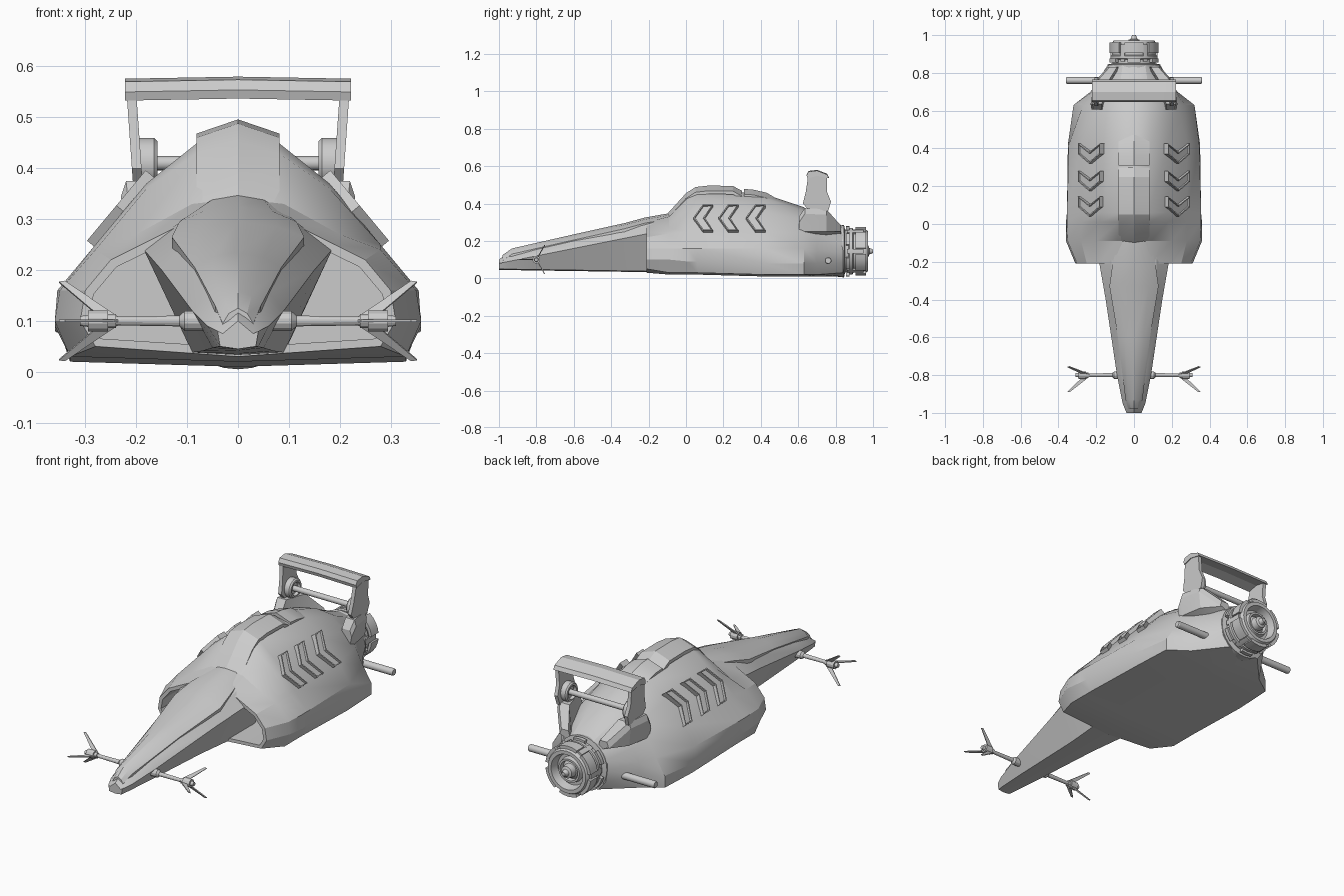
import bpy, bmesh, math
from mathutils import Vector

cube = bpy.data.objects.get("Cube")
if cube:
    bpy.data.objects.remove(cube, do_unlink=True)


def finish(name, bm, mirror=False):
    """Turn a bmesh into a shaded object, optionally mirrored across x."""
    bmesh.ops.recalc_face_normals(bm, faces=bm.faces)
    mesh = bpy.data.meshes.new(name)
    bm.to_mesh(mesh)
    bm.free()
    obj = bpy.data.objects.new(name, mesh)
    bpy.context.collection.objects.link(obj)
    bpy.ops.object.select_all(action='DESELECT')
    obj.select_set(True)
    bpy.context.view_layer.objects.active = obj
    bpy.ops.object.shade_smooth_by_angle(angle=math.radians(24))
    if mirror:
        obj.modifiers.new("Mirror", 'MIRROR')
    return obj


def loft_mesh(rings):
    """Skin a list of equal-length rings and cap both ends."""
    bm = bmesh.new()
    loops = [[bm.verts.new(p) for p in ring] for ring in rings]
    n = len(loops[0])
    for a, b in zip(loops, loops[1:]):
        for i in range(n):
            j = (i + 1) % n
            bm.faces.new((a[i], a[j], b[j], b[i]))
    first = bm.faces.new(loops[0])
    bm.faces.new(loops[-1])
    return bm, first


def loft(name, rings, mirror=False):
    return finish(name, loft_mesh(rings)[0], mirror)


def symmetric(y, half):
    """Full ring from a half outline running top centre to bottom centre."""
    right = [(x, y, z) for x, z in half]
    return right + [(-x, yy, z) for x, yy, z in reversed(right[1:-1])]


def lathe(name, centre, axis, profile, sides=24, mirror=False):
    """Revolve (distance, radius) pairs round an axis through centre."""
    axis = Vector(axis).normalized()
    u = axis.orthogonal().normalized()
    v = axis.cross(u)
    rings = []
    for t, r in profile:
        ring = []
        for i in range(sides):
            a = math.tau * i / sides
            ring.append(Vector(centre) + axis * t + (u * math.cos(a) + v * math.sin(a)) * r)
        rings.append(ring)
    return loft(name, rings, mirror)


# Main hull with a recessed intake at the front
hull_stations = [
    (-.21, [(0, .31), (.09, .3), (.19, .25), (.25, .22), (.3, .16), (.31, .1), (.28, .05), (0, .03)]),
    (-.09, [(0, .34), (.09, .33), (.2, .27), (.28, .24), (.35, .16), (.36, .1), (.33, .03), (0, .02)]),
    (.01, [(0, .45), (.08, .43), (.18, .36), (.28, .25), (.355, .16), (.36, .09), (.33, .03), (0, .02)]),
    (.06, [(0, .48), (.08, .45), (.18, .37), (.28, .25), (.355, .16), (.355, .09), (.33, .03), (0, .02)]),
    (.42, [(0, .45), (.09, .43), (.18, .36), (.28, .25), (.345, .16), (.35, .08), (.33, .02), (0, .01)]),
    (.63, [(0, .38), (.09, .36), (.17, .31), (.23, .24), (.27, .16), (.32, .08), (.32, .02), (0, .01)]),
    (.7, [(0, .34), (.08, .33), (.15, .28), (.19, .22), (.22, .15), (.23, .08), (.22, .02), (0, .01)]),
    (.84, [(0, .28), (.06, .27), (.11, .23), (.13, .19), (.14, .14), (.13, .08), (.09, .03), (0, .01)]),
]
bm, intake = loft_mesh([symmetric(y, half) for y, half in hull_stations])
bmesh.ops.recalc_face_normals(bm, faces=bm.faces)
bmesh.ops.inset_region(bm, faces=[intake], thickness=.018)
inner = bmesh.ops.extrude_face_region(bm, geom=[intake])
bmesh.ops.translate(bm, vec=(0, .25, 0), verts=[e for e in inner["geom"] if isinstance(e, bmesh.types.BMVert)])
bmesh.ops.delete(bm, geom=[f for f in [intake] if f.is_valid], context='FACES')
finish("main_hull", bm)

# Long nose: top, shoulder, side edge and keel per station
nose_stations = [
    (-1, .1, .03, .04, .08, .035),
    (-.95, .14, .04, .06, .09, .04),
    (-.8, .18, .06, .09, .12, .05),
    (-.4, .27, .11, .15, .2, .07),
    (-.2, .315, .12, .185, .24, .09),
    (0, .34, .1, .18, .25, .09),
]
loft("nose", [symmetric(y, [(0, top), (inner_x, top - .025), (edge, edge_z),
                            (keel, .05 - .015 * (y + 1)), (0, .045 - .015 * (y + 1))])
              for y, top, inner_x, edge, edge_z, keel in nose_stations])

# Raised cover along the nose
cover = [(-.98, .125, .03), (-.93, .16, .045), (-.6, .235, .085),
         (-.33, .295, .13), (-.22, .325, .115), (-.09, .348, .085)]
loft("nose_cover", [symmetric(y, [(0, z), (w * .6, z - .01), (w, z - .03), (w, z - .05), (0, z - .05)])
                    for y, z, w in cover])

# Raised panels on the roof
for name, stations in {
    "canopy_panel": [(-.1, .345), (0, .455), (.05, .488), (.12, .496), (.25, .494), (.3, .468)],
    "rear_roof_panel": [(.31, .478), (.36, .474), (.43, .458), (.47, .435)],
}.items():
    loft(name, [symmetric(y, [(0, z), (.082, z - .028), (.082, z - .045), (0, z - .03)]) for y, z in stations])

# Chevron vents lying on the sloping flanks
outline = [(-.05, 0), (0, .09), (.055, .09), (.01, 0), (.055, -.09), (0, -.09)]
slope = Vector((-.1, 0, .12)).normalized()
normal = Vector((.12, 0, .1)).normalized()
for k, y in enumerate((.09, .225, .37)):
    base = Vector((.226, y, .316))
    rings = [[base + Vector((0, u, 0)) + slope * v + normal * h for u, v in outline] for h in (.017, -.03)]
    bm, face = loft_mesh(rings)
    bmesh.ops.recalc_face_normals(bm, faces=bm.faces)
    bmesh.ops.inset_region(bm, faces=[face], thickness=.007)
    inset = bmesh.ops.inset_region(bm, faces=[face], thickness=.001)
    bmesh.ops.translate(bm, vec=-normal * .01, verts=face.verts)
    finish(f"chevron_vent_{k + 1}", bm, True)

# Front stabiliser arms with three swept blades each
lathe("front_arm", (0, -.8, .1), (1, 0, 0),
      [(.05, .02), (.105, .02), (.115, .011), (.24, .009), (.24, .014), (.255, .014),
       (.255, .021), (.295, .021), (.295, .012), (.31, .01)], 12, True)
for k in range(3):
    a = math.pi + math.tau * k / 3
    out = Vector((0, math.cos(a), math.sin(a)))
    side = Vector((0, -out.z, out.y)) * .0025
    hub = Vector((0, -.8, .1))
    corners = [(.235, .008), (.34, .09), (.352, .088), (.27, .008)]
    rings = [[hub + Vector((x, 0, 0)) + out * r + side * s for x, r in corners] for s in (-1, 1)]
    loft(f"stabiliser_blade_{k + 1}", rings, True)

# Rear side rods
lathe("rear_rod", (0, .76, .095), (1, 0, 0), [(.08, .018), (.355, .018), (.36, .015)], 16, True)

# Rear wing with uprights, pivots and mounting blocks
wing = [(.645, .55), (.655, .57), (.7, .576), (.755, .555), (.765, .535), (.7, .548), (.65, .533)]
loft("wing_blade", [[(x, y, z + lift) for y, z in wing] for x, lift in ((-.222, 0), (0, .004), (.222, 0))])
upright = [(.66, .36), (.625, .4), (.64, .46), (.655, .56), (.755, .55), (.755, .46), (.775, .41), (.76, .36)]
loft("wing_upright", [[(x + (z - .45) * .07, y, z) for y, z in upright] for x in (.193, .212)], True)
lathe("wing_pivot", (0, .7, .41), (1, 0, 0),
      [(.2, .05), (.165, .05), (.158, .044), (.158, .034), (.172, .03), (.172, .015)], 20, True)
lathe("wing_cross_rod", (0, .7, .41), (1, 0, 0), [(-.18, .014), (.18, .014)], 16)
blocks = [(.605, .15, .225, .33), (.635, .15, .23, .375), (.75, .12, .21, .37), (.83, .07, .14, .28)]
loft("wing_mount", [[(a, y, .22), (b - .01, y, .25), (b, y, top - .03), (b - .01, y, top), (a + .02, y, top)]
                    for y, a, b, top in blocks], True)

# Engine nozzle, collar and spike
centre = (0, .83, .145)
back = (0, 1, 0)
lathe("engine_nozzle", centre, back,
      [(-.03, .135), (.015, .14), (.02, .115), (.04, .115), (.045, .125), (.06, .125), (.065, .115),
       (.13, .115), (.142, .108), (.142, .09), (.1, .08), (.1, .065), (.125, .06), (.125, .05), (.08, .045)], 32)
lathe("engine_spike", centre, back,
      [(.06, .05), (.1, .05), (.115, .035), (.145, .03), (.15, .018), (.17, .01)], 20)


def arc_block(name, a0, a1, r0, r1, y0, y1):
    """Curved block following the engine's circumference."""
    rings = []
    for i in range(5):
        a = a0 + (a1 - a0) * i / 4
        rings.append([(math.cos(a) * r, y, centre[2] + math.sin(a) * r)
                      for r, y in ((r0, y0), (r1, y0), (r1, y1), (r0, y1))])
    loft(name, rings)


for k in range(6):
    a = math.tau * k / 6 + math.pi / 6
    arc_block(f"engine_plate_{k + 1}", a - .4, a + .4, .1, .13, .905, .962)
    arc_block(f"engine_clip_{k + 1}", a + .42, a + .62, .1, .124, .86, .95)
    arc_block(f"engine_collar_{k + 1}", a - .25, a + .25, .1, .136, .855, .875)
